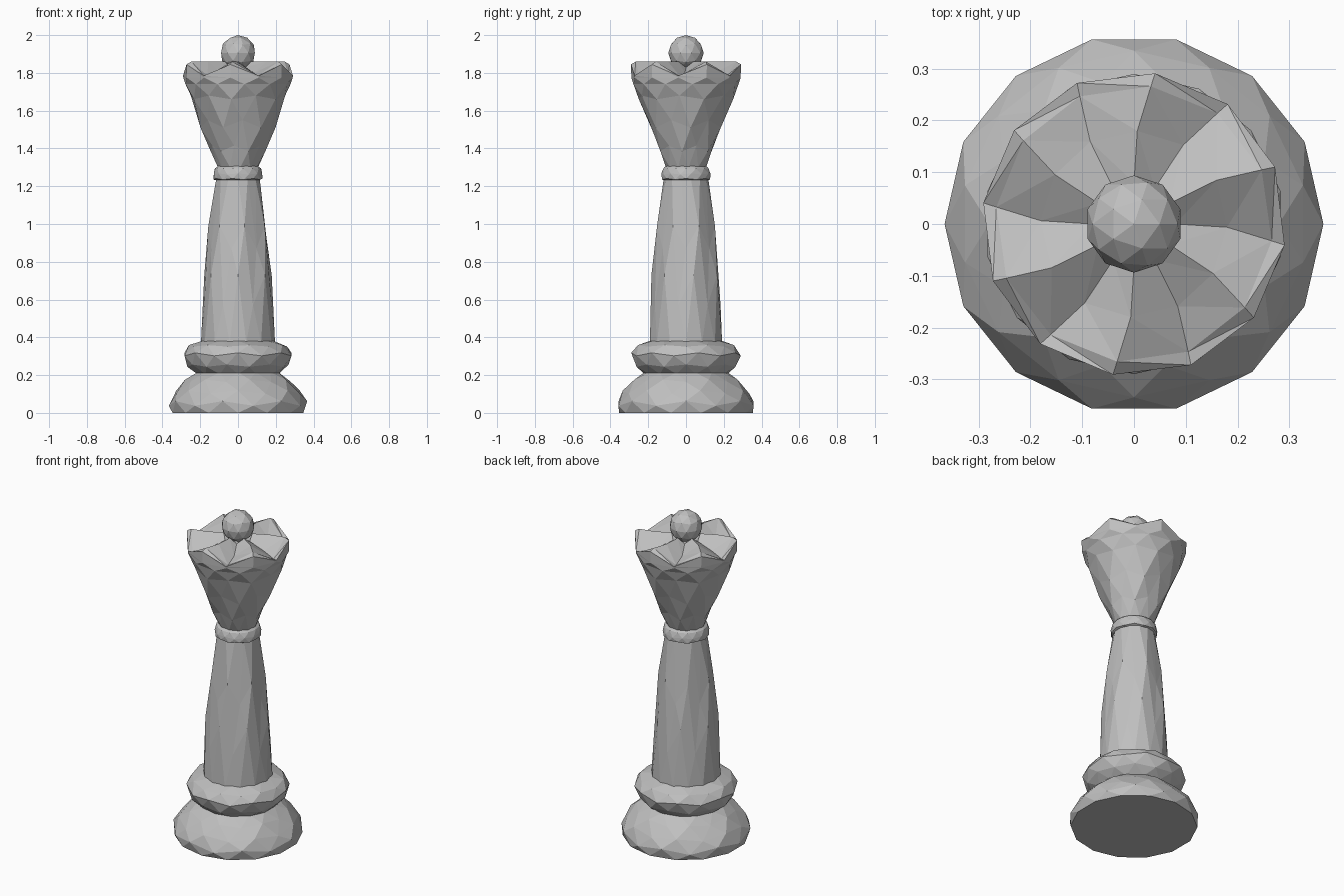
import bpy, bmesh
from math import sin, cos, radians

cube = bpy.data.objects.get("Cube")
if cube:
    bpy.data.objects.remove(cube, do_unlink=True)

# One plain grey for the whole piece
grey = bpy.data.materials.new("stone_grey")
grey.use_nodes = True
colour = (0.52, 0.52, 0.52, 1)
grey.diffuse_color = colour
grey.node_tree.nodes["Principled BSDF"].inputs["Base Color"].default_value = colour


def finish(name, bm):
    """Turn a bmesh into a flat-shaded object."""
    bmesh.ops.recalc_face_normals(bm, faces=bm.faces)
    mesh = bpy.data.meshes.new(name)
    bm.to_mesh(mesh)
    bm.free()
    mesh.materials.append(grey)
    obj = bpy.data.objects.new(name, mesh)
    bpy.context.collection.objects.link(obj)
    return obj


def faceted(name, sides, rows):
    """Triangulated rings; each row is radius, height, zigzag, turn in degrees."""
    bm = bmesh.new()
    rings = []
    for r, z, zigzag, turn in rows:
        ring = []
        for j in range(sides):
            a = radians(90 + turn + 360 * j / sides)
            ring.append(bm.verts.new((r * cos(a), r * sin(a), z + zigzag * (-1) ** j)))
        rings.append(ring)
    for a, b in zip(rings, rings[1:]):
        for j in range(sides):
            k = (j + 1) % sides
            bm.faces.new((a[j], a[k], b[j]))
            bm.faces.new((a[k], b[k], b[j]))
    bm.faces.new(rings[0][::-1])
    bm.faces.new(rings[-1])
    return finish(name, bm)


def staggered(sides, profile, last_turn=0):
    """Turn every ring half a side further than the one below it."""
    step = 180 / sides
    top = len(profile) - 1
    return [(r, z, w, last_turn - step * (top - i)) for i, (r, z, w) in enumerate(profile)]


# Wide foot
faceted("base", 14, staggered(14, [
    (0.355, 0, 0), (0.366, 0.05, 0.012), (0.335, 0.11, 0.008),
    (0.28, 0.17, 0.006), (0.22, 0.215, 0)]))

# Rounded collar above the foot
faceted("lower_collar", 14, staggered(14, [
    (0.22, 0.205, 0), (0.268, 0.25, 0.006), (0.29, 0.31, 0.008),
    (0.26, 0.355, 0.004), (0.19, 0.382, 0)]))

# Tapered shaft
faceted("stem", 14, staggered(14, [
    (0.196, 0.37, 0), (0.183, 0.65, 0.08), (0.157, 0.93, 0.06), (0.118, 1.24, 0)]))

# Thin neck ring
faceted("neck_ring", 14, staggered(14, [
    (0.11, 1.23, 0), (0.13, 1.238, 0.003), (0.131, 1.265, 0.003),
    (0.122, 1.295, 0), (0.105, 1.308, 0)]))

# Flared crown, with six swirled ridges and hollows on top
cup = staggered(12, [
    (0.107, 1.3, 0), (0.146, 1.4, 0.015), (0.2, 1.53, 0.02),
    (0.252, 1.67, 0.01), (0.28, 1.74, 0), (0.292, 1.775, 0)], last_turn=-8)
scalloped_top = [
    (0.294, 1.815, 0.03, -8), (0.268, 1.822, 0.038, -7),
    (0.18, 1.83, 0.03, -2), (0.08, 1.845, 0.015, 0)]
faceted("crown", 12, cup + scalloped_top)

# Ball finial
bm = bmesh.new()
bmesh.ops.create_icosphere(bm, subdivisions=2, radius=0.094)
bmesh.ops.translate(bm, verts=bm.verts, vec=(0, 0, 2 - 0.094))
finish("finial", bm)
